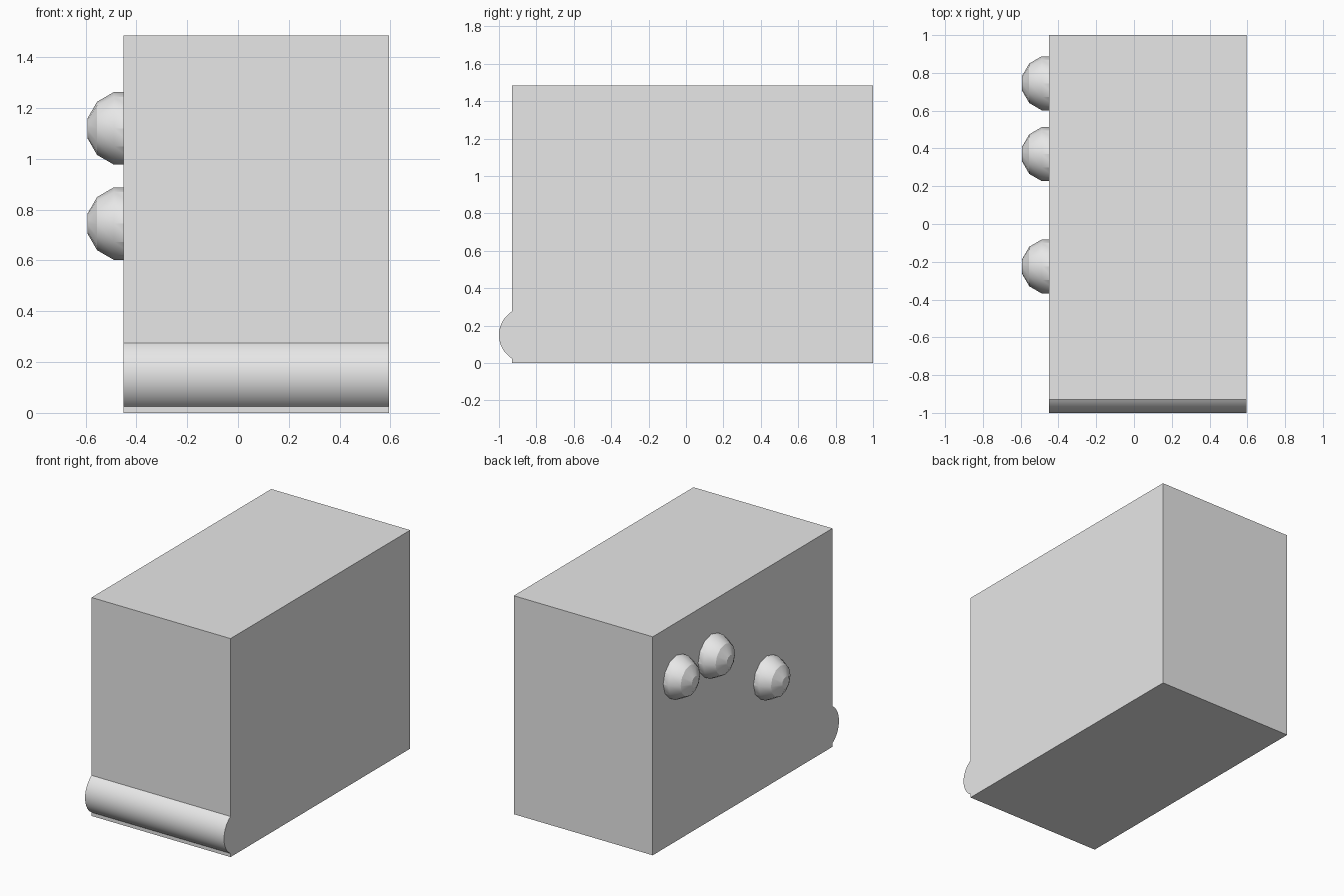
import bpy
import bmesh
from math import sin, cos, asin, pi, radians

if "Cube" in bpy.data.objects:
    bpy.data.objects.remove(bpy.data.objects["Cube"], do_unlink=True)

grey = bpy.data.materials.new("light_grey")
grey.use_nodes = True
COLOUR = (0.8, 0.8, 0.8, 1)
grey.diffuse_color = COLOUR
grey.node_tree.nodes["Principled BSDF"].inputs["Base Color"].default_value = COLOUR

RIGHT, LEFT = -0.45, 0.595
FRONT, BACK, TOP = -0.93, 1.0, 1.485
RADIUS = 0.148


def finish(bm, name, angle):
    """Turn a bmesh into a shaded, coloured object."""
    bmesh.ops.recalc_face_normals(bm, faces=bm.faces)
    mesh = bpy.data.meshes.new(name)
    bm.to_mesh(mesh)
    bm.free()
    mesh.materials.append(grey)
    obj = bpy.data.objects.new(name, mesh)
    bpy.context.collection.objects.link(obj)
    bpy.ops.object.select_all(action='DESELECT')
    obj.select_set(True)
    bpy.context.view_layer.objects.active = obj
    bpy.ops.object.shade_smooth_by_angle(angle=radians(angle))
    return obj


def make_body():
    """Block whose side profile has a rounded lip low on the front."""
    centre_y, centre_z = -1 + RADIUS, 0.15
    half = asin(sin(pi / 2) * (1 - ((centre_y - FRONT) / RADIUS) ** 2) ** 0.5)
    steps = 32
    profile = [(FRONT, 0), (BACK, 0), (BACK, TOP), (FRONT, TOP)]
    for i in range(steps + 1):
        a = half - 2 * half * i / steps
        profile.append((centre_y - RADIUS * cos(a), centre_z + RADIUS * sin(a)))
    bm = bmesh.new()
    face = bm.faces.new([bm.verts.new((RIGHT, y, z)) for y, z in profile])
    out = bmesh.ops.extrude_face_region(bm, geom=[face], use_keep_orig=True)
    moved = [g for g in out["geom"] if isinstance(g, bmesh.types.BMVert)]
    bmesh.ops.translate(bm, verts=moved, vec=(LEFT - RIGHT, 0, 0))
    return finish(bm, "body", 30)


def make_knob(name, y, z):
    """Faceted dome with a small flat tip, sunk halfway into the right side."""
    sides = 12
    bm = bmesh.new()
    rings = []
    for polar in (15, 45, 75, 105):
        p = radians(polar)
        r, x = RADIUS * sin(p), RIGHT - RADIUS * cos(p)
        rings.append([bm.verts.new((x, y + r * cos(2 * pi * k / sides),
                                    z + r * sin(2 * pi * k / sides)))
                      for k in range(sides)])
    for a, b in zip(rings, rings[1:]):
        for k in range(sides):
            n = (k + 1) % sides
            bm.faces.new((a[k], a[n], b[n], b[k]))
    bm.faces.new(rings[0])
    bm.faces.new(rings[-1])
    return finish(bm, name, 29.95)


make_body()
make_knob("rear_knob", 0.745, 1.12)
make_knob("middle_knob", 0.37, 1.12)
make_knob("front_knob", -0.225, 0.745)
